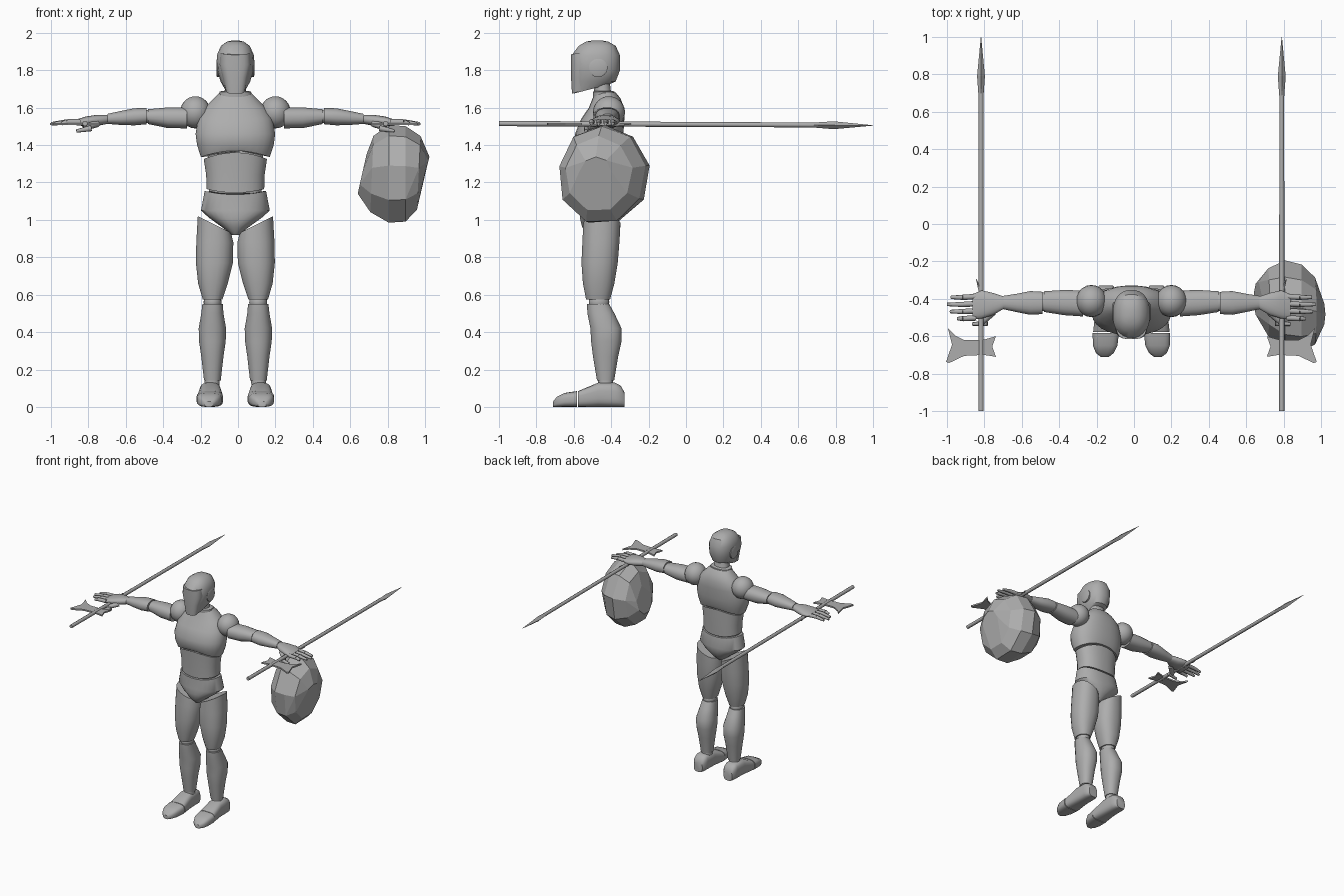
import bpy, bmesh, math, random
from mathutils import Vector

default_cube = bpy.data.objects.get("Cube")
if default_cube:
    bpy.data.objects.remove(default_cube, do_unlink=True)

CENTRE = -.014          # x of the figure's symmetry plane
SIDES = {"left": 1, "right": -1}

grey = bpy.data.materials.new("plain_grey")
grey.use_nodes = True
colour = (.42, .42, .42, 1)
grey.diffuse_color = colour
grey.node_tree.nodes["Principled BSDF"].inputs["Base Color"].default_value = colour


def finish(name, bm, side=1, smooth=35):
    """Turn a bmesh into an object, mirrored and shifted onto the figure."""
    for vert in bm.verts:
        vert.co.x = vert.co.x * side + CENTRE
    bmesh.ops.recalc_face_normals(bm, faces=bm.faces[:])
    mesh = bpy.data.meshes.new(name)
    bm.to_mesh(mesh)
    bm.free()
    mesh.materials.append(grey)
    obj = bpy.data.objects.new(name, mesh)
    bpy.context.collection.objects.link(obj)
    if smooth:
        bpy.ops.object.select_all(action="DESELECT")
        bpy.context.view_layer.objects.active = obj
        obj.select_set(True)
        bpy.ops.object.shade_smooth_by_angle(angle=math.radians(smooth))
    return obj


def power_of(value, power):
    return math.copysign(abs(value) ** (2 / power), value)


def loft(name, axis, stations, side=1, n=20, power=2.3, start=None, end=None, smooth=35):
    """Skin rounded sections; each station is (position, centre, centre, radius, radius).
    start and end are functions that bend the first and last section along the axis."""
    bm = bmesh.new()
    rings = []
    for i, (t, ca, cb, ra, rb) in enumerate(stations):
        bend = start if i == 0 else end if i == len(stations) - 1 else None
        ring = []
        for k in range(n):
            angle = math.tau * (k + .5) / n
            u = power_of(math.cos(angle), power)
            v = power_of(math.sin(angle), power)
            along = t + (bend(u, v) if bend else 0)
            a, b = ca + u * ra, cb + v * rb
            place = {"x": (along, a, b), "y": (a, along, b), "z": (a, b, along)}[axis]
            ring.append(bm.verts.new(place))
        rings.append(ring)
    for low, high in zip(rings, rings[1:]):
        for k in range(n):
            j = (k + 1) % n
            bm.faces.new((low[k], low[j], high[j], high[k]))
    bm.faces.new(rings[0])
    bm.faces.new(rings[-1])
    return finish(name, bm, side, smooth)


def ball(name, centre, radii, side=1):
    bm = bmesh.new()
    bmesh.ops.create_uvsphere(bm, u_segments=20, v_segments=12, radius=1)
    for vert in bm.verts:
        vert.co = Vector(centre) + Vector(radii) * Vector((0, 0, 0)).length + Vector(
            [c * r for c, r in zip(vert.co, radii)])
    return finish(name, bm, side)


def rod(name, p, q, r_start, r_end, side=1, n=8):
    """Straight tapered rod between two points."""
    p, q = Vector(p), Vector(q)
    bm = bmesh.new()
    bmesh.ops.create_cone(bm, cap_ends=True, segments=n, radius1=r_start,
                          radius2=r_end, depth=(q - p).length)
    turn = (q - p).to_track_quat("Z", "Y")
    for vert in bm.verts:
        vert.co = turn @ vert.co + (p + q) / 2
    return finish(name, bm, side, 50)


def arch(height):
    """Raise the middle of a section's front."""
    return lambda u, v: height * (1 - u * u)


# Head: skull, raised face mask, neck and collar
loft("head", "z", [(1.7, 0, -.505, .055, .095), (1.74, 0, -.49, .08, .115),
                   (1.8, 0, -.482, .098, .13), (1.88, 0, -.482, .1, .13),
                   (1.93, 0, -.475, .078, .1), (1.953, 0, -.475, .045, .06),
                   (1.96, 0, -.475, .015, .02)], start=lambda u, v: .025 * v, n=24)
loft("face_mask", "z", [(1.69, 0, -.565, .05, .045), (1.76, 0, -.555, .068, .06),
                        (1.83, 0, -.55, .085, .066), (1.88, 0, -.55, .08, .066)],
     power=2.8, start=lambda u, v: .016 * v, end=lambda u, v: .01 * abs(u))
loft("neck", "z", [(1.62, 0, -.435, .075, .06), (1.68, 0, -.445, .058, .045),
                   (1.76, 0, -.455, .055, .045)])
loft("collar", "z", [(1.655, 0, -.435, .09, .062), (1.685, 0, -.44, .085, .058),
                     (1.69, 0, -.44, .07, .05)])

# Torso: chest, inner waist, belly and pelvis
loft("chest", "z", [(1.335, 0, -.465, .185, .11), (1.4, 0, -.467, .206, .125),
                    (1.46, 0, -.464, .214, .13), (1.54, 0, -.445, .2, .116),
                    (1.6, 0, -.425, .165, .095), (1.65, 0, -.425, .115, .075),
                    (1.68, 0, -.43, .085, .055)], n=28, start=arch(.035))
loft("inner_waist", "z", [(1.08, 0, -.46, .14, .085), (1.4, 0, -.46, .15, .085)])
loft("belly", "z", [(1.165, 0, -.46, .155, .1), (1.24, 0, -.46, .157, .102),
                    (1.325, 0, -.463, .17, .105)], n=28, start=arch(-.02), end=arch(.035))
loft("pelvis", "z", [(.92, 0, -.47, .02, .05), (.96, 0, -.465, .07, .09),
                     (1.01, 0, -.46, .14, .108), (1.05, 0, -.455, .185, .108),
                     (1.155, 0, -.46, .165, .1)], n=28, end=arch(-.02))

# Outline of the axe blade: distance outward from the shaft, then y
blade_outline = [(.177, -.556), (.14, -.595), (.09, -.62), (-.01, -.62), (-.08, -.6),
                 (-.06, -.655), (-.08, -.71), (-.016, -.7), (.09, -.705),
                 (.17, -.743), (.187, -.738), (.155, -.645)]

for label, s in SIDES.items():
    loft(label + "_ear_disc", "x", [(.07, -.47, 1.813, .05, .05), (.098, -.47, 1.813, .05, .05),
                                    (.102, -.47, 1.813, .04, .04)], s, power=2)

    # Leg: thigh with slanted top, knee, calf and ankle
    loft(label + "_thigh", "z", [(.575, .122, -.47, .053, .065), (.66, .12, -.467, .08, .085),
                                 (.77, .112, -.462, .1, .098), (.88, .11, -.455, .1, .1),
                                 (.975, .112, -.45, .09, .1)],
         s, end=lambda u, v: .045 * u)
    ball(label + "_knee", (.122, -.465, .56), (.048, .055, .05), s)
    loft(label + "_calf", "z", [(.14, .123, -.43, .045, .046), (.27, .123, -.43, .06, .068),
                                (.35, .123, -.426, .072, .082), (.42, .123, -.428, .074, .084),
                                (.5, .123, -.455, .06, .073), (.55, .122, -.47, .055, .06)], s)
    loft(label + "_ankle", "z", [(.09, .125, -.43, .04, .04), (.15, .124, -.43, .04, .04)], s)

    # Foot: flat-soled heel part and separate toe cap
    def sole(y, height, width, x=.135):
        return (y, x, height / 2, width, height / 2)
    loft(label + "_foot", "y", [sole(-.33, .08, .038), sole(-.35, .115, .052),
                                sole(-.38, .13, .056), sole(-.47, .13, .058),
                                sole(-.577, .085, .07)], s, power=3.2)
    loft(label + "_toe_cap", "y", [sole(-.582, .085, .071, .137), sole(-.65, .075, .066, .14),
                                   sole(-.69, .055, .048, .142), sole(-.71, .03, .022, .142)],
         s, power=3.2)

    # Arm: shoulder, upper arm, elbow, forearm
    ball(label + "_shoulder", (.214, -.412, 1.575), (.082, .086, .086), s)
    loft(label + "_upper_arm", "x", [(.26, -.425, 1.545, .07, .056), (.36, -.42, 1.546, .068, .056),
                                     (.466, -.415, 1.552, .056, .04)], s)
    ball(label + "_elbow", (.47, -.416, 1.553), (.03, .05, .036), s)
    loft(label + "_forearm", "x", [(.474, -.422, 1.555, .06, .044), (.54, -.422, 1.551, .064, .046),
                                   (.61, -.422, 1.545, .05, .038), (.685, -.42, 1.54, .036, .027)], s)

    # Hand: palm, four jointed fingers and thumb
    loft(label + "_palm", "x", [(.68, -.42, 1.538, .032, .024), (.74, -.428, 1.532, .06, .03),
                                (.8, -.43, 1.527, .076, .026), (.85, -.442, 1.521, .068, .016)], s)
    for i, reach in enumerate((.965, .985, .97, .93)):
        y = -.388 - .038 * i
        middle = (.9, y - .004, 1.524)
        finger = f"{label}_finger_{i}"
        rod(finger + "_base", (.83, y, 1.524), middle, .015, .014, s)
        rod(finger + "_tip", middle, (reach, y - .004, 1.514), .014, .009, s)
    rod(label + "_thumb_base", (.74, -.47, 1.515), (.8, -.525, 1.495), .02, .017, s)
    rod(label + "_thumb_tip", (.77, -.53, 1.49), (.85, -.535, 1.475), .016, .009, s)

    # Polearm: shaft, spearhead, small hook and flat axe blade
    grip = .804
    rod(label + "_shaft", (grip, -1, 1.515), (grip, .8, 1.507), .014, .013, s)
    rod(label + "_spear_socket", (grip, .68, 1.507), (grip, .79, 1.506), .013, .021, s, 4)
    rod(label + "_spear_tip", (grip, .79, 1.506), (grip, 1, 1.505), .021, .001, s, 4)
    rod(label + "_hook", (grip, -.37, 1.512), (grip + .025, -.295, 1.512), .012, .002, s, 6)
    bm = bmesh.new()
    face = bm.faces.new([bm.verts.new((grip + u, y, 1.507)) for u, y in blade_outline])
    lifted = bmesh.ops.extrude_face_region(bm, geom=[face])["geom"]
    bmesh.ops.translate(bm, vec=(0, 0, .012),
                        verts=[g for g in lifted if isinstance(g, bmesh.types.BMVert)])
    finish(label + "_axe_blade", bm, s, 0)

# Faceted boulder hanging below the left hand
random.seed(4)
bm = bmesh.new()
profile = [(.677, .4), (.73, .78), (.82, 1), (.91, .98), (.98, .75), (1.012, .36)]
for i, (x, size) in enumerate(profile):
    for k in range(9):
        angle = math.tau * (k + .25) / 9
        r = size * random.uniform(.97, 1.03)
        bm.verts.new((x + .04 * math.sin(angle) * (1 - size), -.435 + .24 * r * math.cos(angle)
                      - .016 * (i - 2), 1.243 + .268 * r * math.sin(angle)))
bmesh.ops.convex_hull(bm, input=bm.verts[:])
bmesh.ops.dissolve_limit(bm, angle_limit=math.radians(9), verts=bm.verts[:], edges=bm.edges[:])
finish("boulder", bm, 1, 0)
